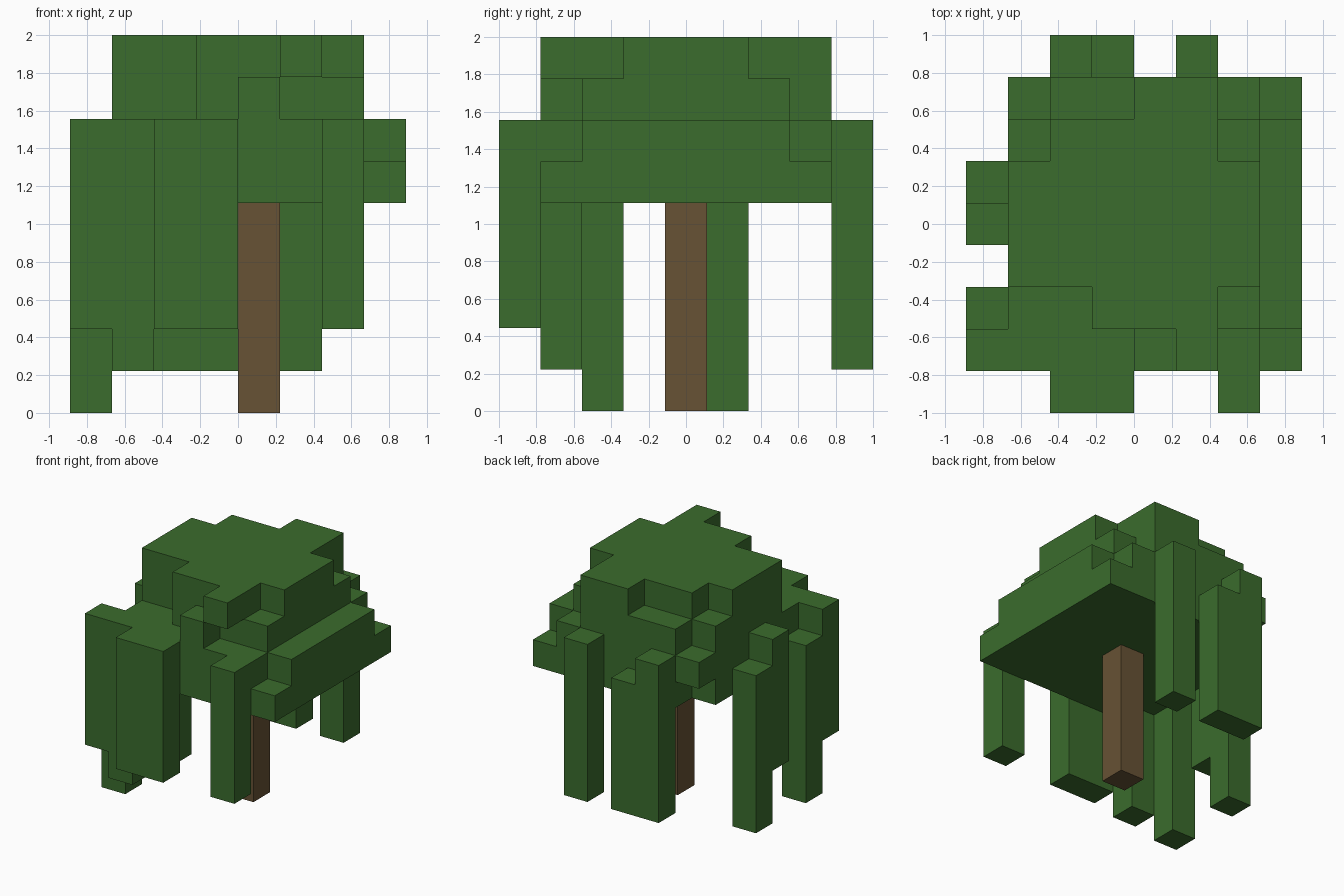
import bpy
import bmesh
from mathutils import Vector

if "Cube" in bpy.data.objects:
    bpy.data.objects.remove(bpy.data.objects["Cube"], do_unlink=True)

UNIT = 2 / 9                       # edge length of one block
ORIGIN = Vector((-4, -4.5, 0))     # grid corner, in blocks


def make_material(name, rgb):
    mat = bpy.data.materials.new(name)
    mat.use_nodes = True
    mat.diffuse_color = (*rgb, 1)
    mat.node_tree.nodes["Principled BSDF"].inputs["Base Color"].default_value = (*rgb, 1)
    return mat


def block(xs, ys, zs):
    """Cells of a box; every range is (first, last), inclusive."""
    return {(x, y, z)
            for x in range(xs[0], xs[1] + 1)
            for y in range(ys[0], ys[1] + 1)
            for z in range(zs[0], zs[1] + 1)}


def column(x, y, bottom, top):
    return block((x, x), (y, y), (bottom, top))


def build(name, cells, solid, mat):
    """Mesh the outer skin of the cells, leaving out faces buried in the solid."""
    bm = bmesh.new()
    for cell in sorted(cells):
        centre = Vector(cell) + Vector((0.5, 0.5, 0.5))
        for axis in range(3):
            for sign in (-1, 1):
                n = Vector((0, 0, 0))
                n[axis] = sign
                if tuple(int(c + d) for c, d in zip(cell, n)) in solid:
                    continue
                u = Vector((0, 0, 0))
                u[(axis + 1) % 3] = 0.5
                v = n.cross(u)
                mid = centre + n / 2
                corners = (mid - u - v, mid + u - v, mid + u + v, mid - u + v)
                bm.faces.new([bm.verts.new((p + ORIGIN) * UNIT) for p in corners])
    bmesh.ops.remove_doubles(bm, verts=bm.verts, dist=0.001)
    mesh = bpy.data.meshes.new(name)
    bm.to_mesh(mesh)
    bm.free()
    mesh.materials.append(mat)
    bpy.context.collection.objects.link(bpy.data.objects.new(name, mesh))


leaf_green = make_material("leaf green", (0.043, 0.15, 0.026))
bark_brown = make_material("bark brown", (0.135, 0.085, 0.035))

# Trunk
trunk = column(4, 4, 0, 4)

# Wide lower canopy: two layers with some corners trimmed
lower_canopy = block((1, 7), (1, 7), (5, 6))
lower_canopy -= {(1, 1, 5), (1, 7, 5), (7, 1, 6), (7, 7, 6)}

# Narrow upper canopy: two layers with trimmed corners
upper_canopy = block((2, 6), (2, 6), (7, 8))
upper_canopy -= column(2, 2, 7, 8) | {(6, 2, 8), (6, 6, 8)}

# Short growths clinging to the upper canopy
tufts = block((1, 1), (3, 5), (7, 8)) | {(1, 6, 7)}
tufts |= block((2, 5), (7, 7), (7, 7)) | block((4, 5), (7, 7), (8, 8))
tufts |= {(4, 1, 7), (5, 1, 8)}

# Long vines hanging around the rim
front_vines = block((2, 3), (0, 0), (2, 6)) | column(6, 0, 2, 6)
back_vines = column(2, 8, 1, 6) | column(3, 8, 1, 5) | column(5, 8, 1, 6)
right_vines = (column(0, 1, 2, 6) | column(1, 1, 1, 5) | column(0, 2, 0, 5)
               | column(0, 4, 2, 6) | column(0, 5, 0, 5))

parts = {
    "trunk": (trunk, bark_brown),
    "lower_canopy": (lower_canopy, leaf_green),
    "upper_canopy": (upper_canopy, leaf_green),
    "leaf_tufts": (tufts, leaf_green),
    "front_vines": (front_vines, leaf_green),
    "back_vines": (back_vines, leaf_green),
    "right_vines": (right_vines, leaf_green),
}
solid = set().union(*(cells for cells, _ in parts.values()))
for name, (cells, mat) in parts.items():
    build(name, cells, solid, mat)
